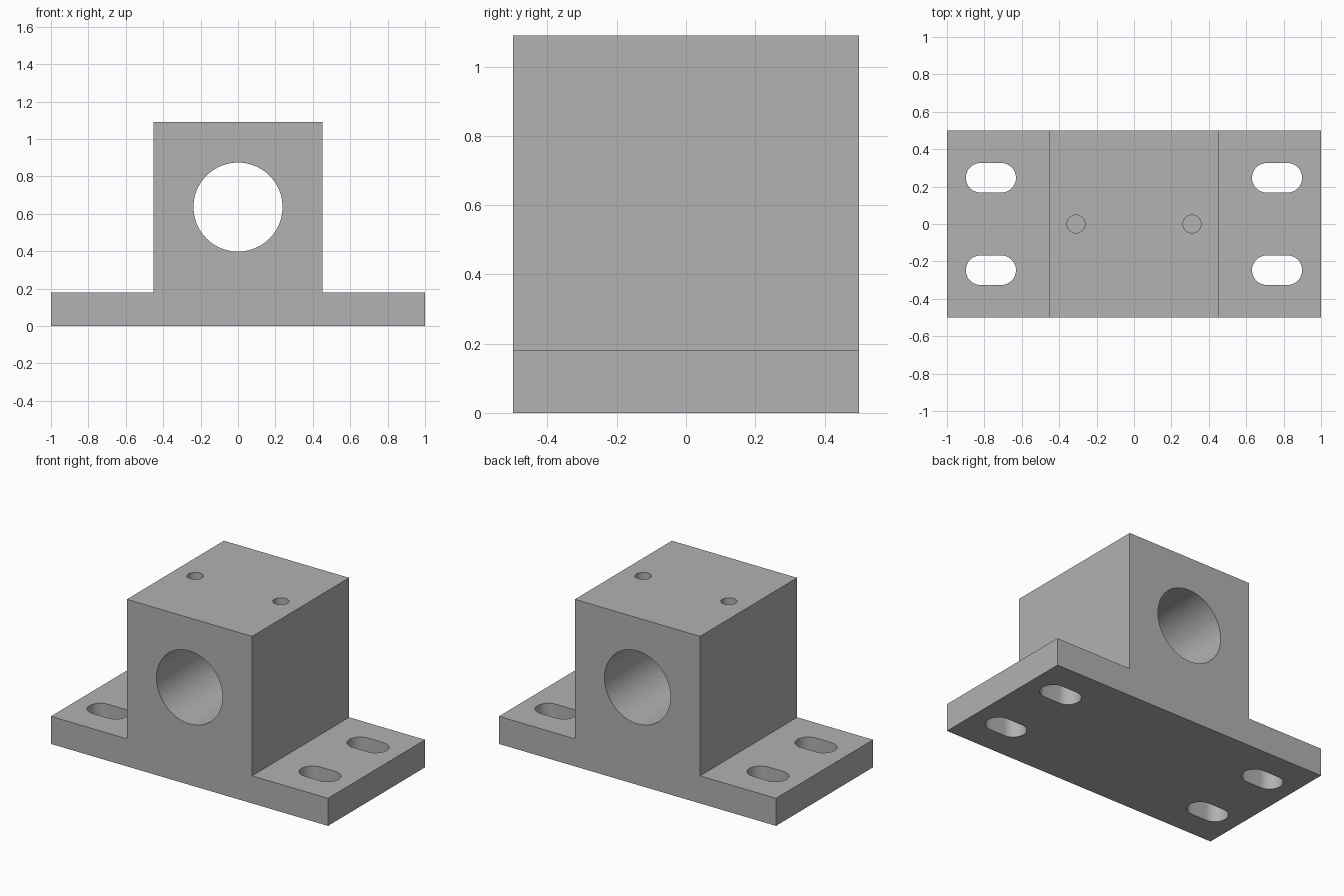
import bpy, bmesh, math
from mathutils import Matrix, Vector

cube = bpy.data.objects.get("Cube")
if cube:
    bpy.data.objects.remove(cube)

# Machined grey metal
metal = bpy.data.materials.new("grey_metal")
metal.use_nodes = True
grey = (0.445, 0.445, 0.445, 1)
metal.diffuse_color = grey
metal.node_tree.nodes["Principled BSDF"].inputs["Base Color"].default_value = grey

BASE_H, TOP, BLOCK_X, DEPTH = 0.18, 1.09, 0.452, 1.0


def prism(name, points, direction):
    """Extrude a closed outline of 3D points along a direction."""
    bm = bmesh.new()
    face = bm.faces.new([bm.verts.new(p) for p in points])
    moved = bmesh.ops.extrude_face_region(bm, geom=[face])["geom"]
    bmesh.ops.translate(bm, vec=direction,
                        verts=[v for v in moved if isinstance(v, bmesh.types.BMVert)])
    bmesh.ops.recalc_face_normals(bm, faces=bm.faces)
    mesh = bpy.data.meshes.new(name)
    bm.to_mesh(mesh)
    bm.free()
    mesh.materials.append(metal)
    obj = bpy.data.objects.new(name, mesh)
    bpy.context.collection.objects.link(obj)
    return obj


def slot(radius, half_length=0.0, steps=32):
    """Outline of a circle, or of a round-ended slot along x."""
    points = []
    for side in (1, -1):
        for i in range(steps + 1 if half_length else steps):
            a = math.pi * (i / steps - 0.5) + (0 if side > 0 else math.pi)
            points.append(Vector((side * half_length + radius * math.cos(a),
                                  radius * math.sin(a), 0)))
    return points


# Flanged block from one stepped profile
half = [(1, 0), (1, BASE_H), (BLOCK_X, BASE_H), (BLOCK_X, TOP)]
outline = half + [(-x, z) for x, z in reversed(half)]
block = prism("bearing_block", [(x, -DEPTH / 2, z) for x, z in outline], (0, DEPTH, 0))

cutters = []

# Shaft bore, front to back
turn = Matrix.Translation((0, -0.7, 0.636)) @ Matrix.Rotation(math.pi / 2, 4, "X")
cutters.append(prism("bore_cutter", [turn @ p for p in slot(0.238, steps=48)], (0, 1.4, 0)))

for side in (-1, 1):
    # Blind screw holes in the top
    start = Vector((side * 0.31, 0, TOP - 0.4))
    cutters.append(prism("screw_hole_cutter", [p + start for p in slot(0.048)], (0, 0, 0.6)))
    # Mounting slots through the flanges
    for end in (-1, 1):
        start = Vector((side * 0.765, end * 0.247, -0.1))
        cutters.append(prism("slot_cutter", [p + start for p in slot(0.079, 0.055)], (0, 0, 0.4)))

bpy.ops.object.select_all(action="DESELECT")
bpy.context.view_layer.objects.active = block
block.select_set(True)
for cutter in cutters:
    cutter.hide_render = True
    cut = block.modifiers.new("cut", "BOOLEAN")
    cut.operation, cut.solver, cut.object = "DIFFERENCE", "EXACT", cutter
    bpy.ops.object.modifier_apply(modifier=cut.name)
    bpy.data.objects.remove(cutter)

bpy.ops.object.shade_smooth_by_angle(angle=math.radians(30))
